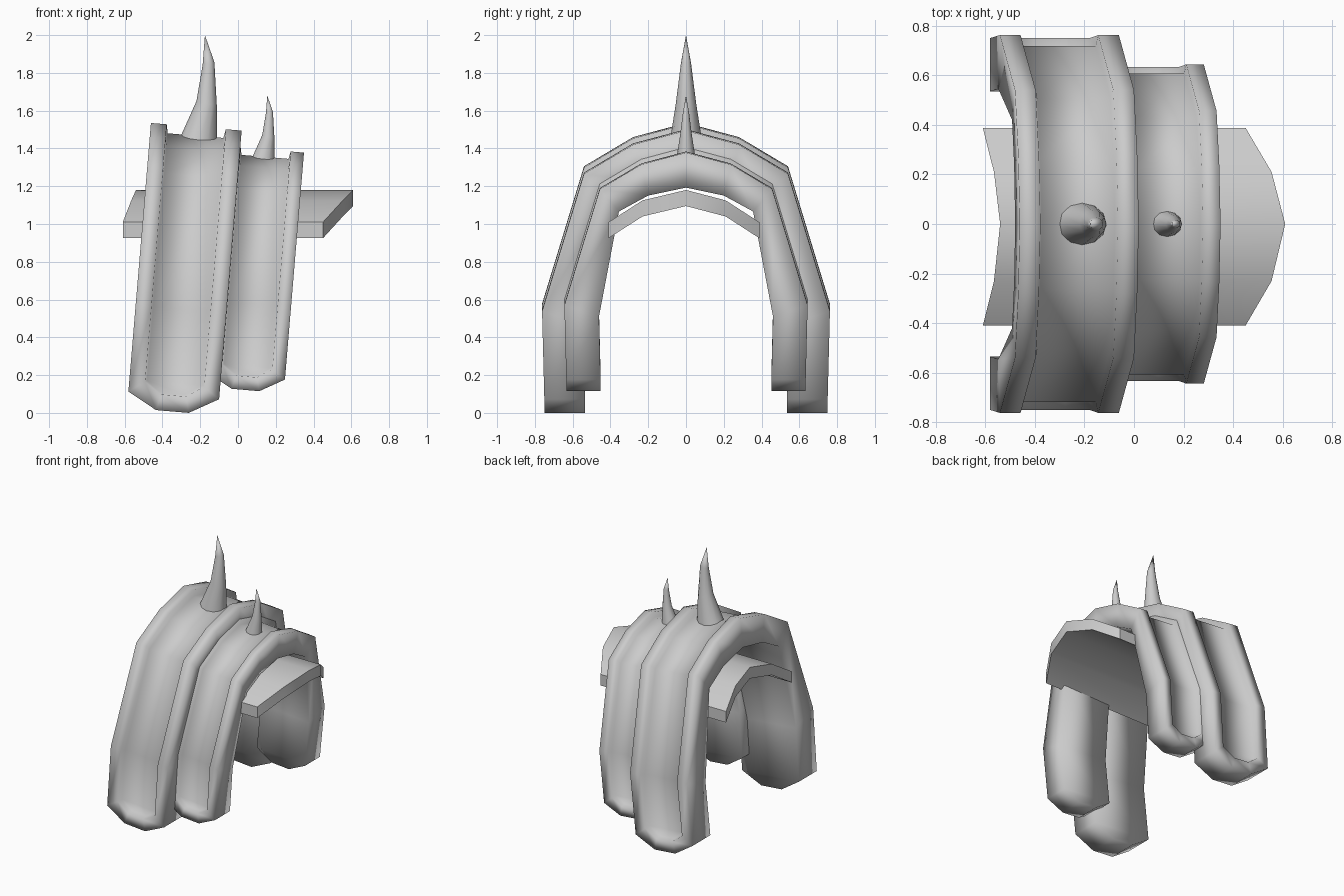
import bpy, math
from mathutils import Matrix, Vector

if "Cube" in bpy.data.objects:
    bpy.data.objects.remove(bpy.data.objects["Cube"])


def make(name, verts, faces, angle):
    me = bpy.data.meshes.new(name)
    me.from_pydata(verts, [], faces)
    import bmesh
    bm = bmesh.new()
    bm.from_mesh(me)
    bmesh.ops.recalc_face_normals(bm, faces=bm.faces)
    bm.to_mesh(me)
    bm.free()
    ob = bpy.data.objects.new(name, me)
    bpy.context.collection.objects.link(ob)
    bpy.ops.object.select_all(action='DESELECT')
    ob.select_set(True)
    bpy.context.view_layer.objects.active = ob
    bpy.ops.object.shade_smooth_by_angle(angle=math.radians(angle))
    return ob


# Half arch profiles (y, z): rim top, sunken panel, underside; first point is the foot
OUTER = [(.75, 0), (.762, .56), (.54, 1.29), (.28, 1.445), (0, 1.52)]
PANEL = [(.71, 0), (.718, .55), (.505, 1.26), (.265, 1.405), (0, 1.473)]
INNER = [(.535, 0), (.545, .49), (.42, 1.15), (.237, 1.25), (0, 1.30)]


def ring(profile, w, wb, z_side, z_bot):
    """Closed outline: up the left edge, round one foot, back along the right edge."""
    half = [(profile[0][0], z_side)] + profile[1:]
    arch = [(-y, z) for y, z in half] + half[-2::-1]
    f = profile[0][0]
    return ([(-w, y, z) for y, z in arch] + [(-wb, f, z_bot), (wb, f, z_bot)] +
            [(w, y, z) for y, z in reversed(arch)] + [(wb, -f, z_bot), (-wb, -f, z_bot)])


def plate(name, scale, offset):
    rings = [ring(INNER, .241, .087, .093, .0075),
             ring(OUTER, .241, .087, .093, .0075),
             ring(OUTER, .157, .065, .152, .092),
             ring(PANEL, .148, .06, .16, .1)]
    n = 22
    faces = []
    for r in range(3):
        for i in range(n):
            j = (i + 1) % n
            faces.append((r*n+i, r*n+j, (r+1)*n+j, (r+1)*n+i))
    for b in (0, 3*n):
        faces += [(b+i, b+i+1, b+18-i, b+19-i) for i in range(8)]
        faces += [(b+8, b+9, b+10, b+11), (b, b+19, b+20, b+21)]
    m = (Matrix.Translation(offset) @ Matrix.Scale(scale, 4) @
         Matrix.Translation((-.348, 0, 0)) @ Matrix.Rotation(math.radians(4.8), 4, 'Y'))
    make(name, [m @ Vector(v) for r in rings for v in r], faces, 180)


plate("large_arch_plate", 1, (0, 0, 0))
plate("small_arch_plate", .845, (.333, 0, .115))


# Curved spikes: tilted rings (centre x, z, radius x, radius y, tilt) ending in a tip
def spike(name, scale, offset, sides=12):
    rows = [(-.21, 1.44, .1, .085, -.1), (-.166, 1.637, .054, .054, -.25),
            (-.156, 1.85, .031, .027, .2)]
    verts = []
    for cx, z, rx, ry, tilt in rows:
        for i in range(sides):
            a = 2*math.pi*i/sides
            x = rx*math.cos(a)
            verts.append((cx + x, ry*math.sin(a), z + tilt*x))
    verts.append((-.175, 0, 2.0))
    faces = [tuple(range(sides))]
    for i in range(sides):
        j = (i + 1) % sides
        for r in range(2):
            faces.append((r*sides+i, r*sides+j, (r+1)*sides+j, (r+1)*sides+i))
        faces.append((2*sides+i, 2*sides+j, 3*sides))
    o = Vector(offset)
    make(name, [Vector(v)*scale + o for v in verts], faces, 60)


spike("large_spike", 1, (0, 0, 0))
spike("small_spike", .6, (.26, 0, .48))

# Inner strap: stations (y, left x, right x, underside z)
stations = [(-.41, -.61, .45, .925), (-.23, -.565, .555, 1.04), (0, -.54, .61, 1.095),
            (.21, -.565, .555, 1.04), (.388, -.61, .45, .925)]
T = .085
verts, faces = [], []
for y, xl, xr, z in stations:
    verts += [(xl, y, z), (xr, y, z), (xr, y, z + T), (xl, y, z + T)]
for k in range(4):
    for i in range(4):
        j = (i + 1) % 4
        faces.append((4*k+i, 4*k+j, 4*k+4+j, 4*k+4+i))
faces += [(0, 1, 2, 3), (16, 17, 18, 19)]
make("inner_strap", verts, faces, 40)
